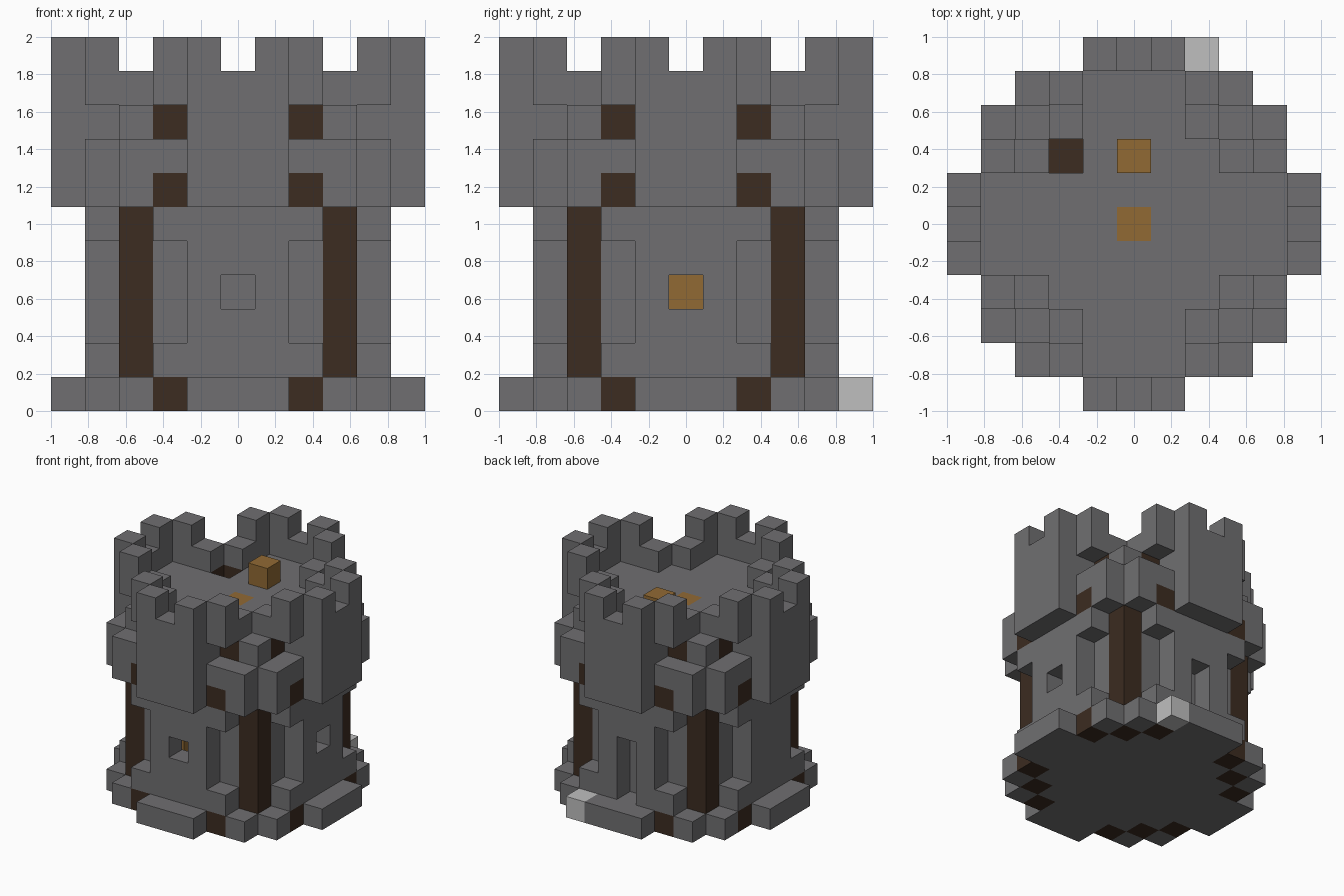
import bpy, bmesh
from mathutils import Vector

cube = bpy.data.objects.get("Cube")
if cube:
    bpy.data.objects.remove(cube)

U = 2 / 11  # block size


def material(name, rgb):
    m = bpy.data.materials.new(name)
    m.use_nodes = True
    m.diffuse_color = (*rgb, 1)
    m.node_tree.nodes["Principled BSDF"].inputs["Base Color"].default_value = (*rgb, 1)
    return m


stone = material("grey stone", (0.162, 0.159, 0.166))
timber = material("dark timber", (0.045, 0.025, 0.015))
ochre = material("ochre", (0.283, 0.144, 0.034))
pale = material("pale stone", (0.52, 0.52, 0.52))

cells = {}  # block position -> part name
parts = {}  # part name -> material


def blocks(part, mat, xs, ys, zs):
    """Fill a box of blocks; each range is inclusive."""
    parts[part] = mat
    for i in range(xs[0], xs[1] + 1):
        for j in range(ys[0], ys[1] + 1):
            for k in range(zs[0], zs[1] + 1):
                cells[i, j, k] = part


def around(part, mat, xs, ys, zs):
    """Repeat a box on all four sides, mirrored in both directions."""
    for sx in (1, -1):
        for sy in (1, -1):
            a = sorted(sx * v for v in xs)
            b = sorted(sy * v for v in ys)
            blocks(part, mat, a, b, zs)
            blocks(part, mat, b, a, zs)


def clear(xs, ys, zs):
    for p in list(cells):
        if all(r[0] <= v <= r[1] for v, r in zip(p, (xs, ys, zs))):
            del cells[p]


# Stepped base
around("base", stone, (-1, 1), (-5, 5), (0, 0))
around("base", stone, (-3, 3), (-4, 4), (0, 0))
around("base_studs", timber, (2, 2), (4, 4), (0, 0))
blocks("pale_block", pale, (2, 2), (5, 5), (0, 0))

# Tower walls with recesses beside the corner posts
around("walls", stone, (-1, 1), (4, 4), (1, 7))
around("walls", stone, (2, 2), (3, 3), (1, 7))
for k in (1, 5):
    around("walls", stone, (2, 2), (4, 4), (k, k))
around("corner_posts", timber, (3, 3), (3, 3), (0, 5))

# Overhanging gallery and corner brackets
around("gallery", stone, (-1, 1), (5, 5), (6, 9))
around("gallery", stone, (3, 3), (3, 3), (6, 8))
around("gallery", stone, (3, 3), (4, 4), (6, 7))
around("gallery", stone, (2, 2), (4, 4), (7, 7))
around("gallery_beams", timber, (2, 2), (4, 4), (6, 6))

# Roof floor with timber ends
around("roof_floor", stone, (-1, 1), (-4, 4), (8, 8))
blocks("roof_floor", stone, (-2, 2), (-2, 2), (8, 8))
around("roof_beams", timber, (2, 2), (3, 3), (8, 8))

# Battlements
around("battlements", stone, (1, 1), (5, 5), (10, 10))
around("battlements", stone, (2, 2), (3, 3), (9, 9))
around("battlements", stone, (2, 2), (4, 4), (9, 10))

# Windows, doorway and roof hatch
clear((0, 0), (-4, -4), (3, 3))
clear((4, 4), (0, 0), (3, 3))
clear((0, 0), (4, 4), (1, 3))
clear((-2, -2), (2, 2), (8, 8))

# Fittings
blocks("door_backing", stone, (0, 0), (3, 3), (1, 3))
blocks("ladder", timber, (-2, -2), (2, 2), (1, 7))
blocks("inner_panel", ochre, (-3, -3), (0, 0), (1, 3))
blocks("floor_inlay", ochre, (0, 0), (0, 0), (8, 8))
blocks("roof_chest", ochre, (0, 0), (2, 2), (9, 9))

# Turn each part into a mesh of its exposed block faces
for part, mat in parts.items():
    bm = bmesh.new()
    for p, owner in cells.items():
        if owner != part:
            continue
        centre = Vector((p[0], p[1], p[2] + 0.5))
        for axis in range(3):
            for sign in (1, -1):
                n = Vector((0, 0, 0))
                n[axis] = sign
                if tuple(int(a + b) for a, b in zip(p, n)) in cells:
                    continue
                s = Vector((0, 0, 0))
                s[(axis + 1) % 3] = 0.5
                t = n.cross(s)
                c = centre + n / 2
                bm.faces.new([bm.verts.new((c + a * s + b * t) * U)
                              for a, b in ((-1, -1), (1, -1), (1, 1), (-1, 1))])
    bmesh.ops.remove_doubles(bm, verts=bm.verts, dist=U / 100)
    mesh = bpy.data.meshes.new(part)
    bm.to_mesh(mesh)
    bm.free()
    mesh.materials.append(mat)
    bpy.context.collection.objects.link(bpy.data.objects.new(part, mesh))
